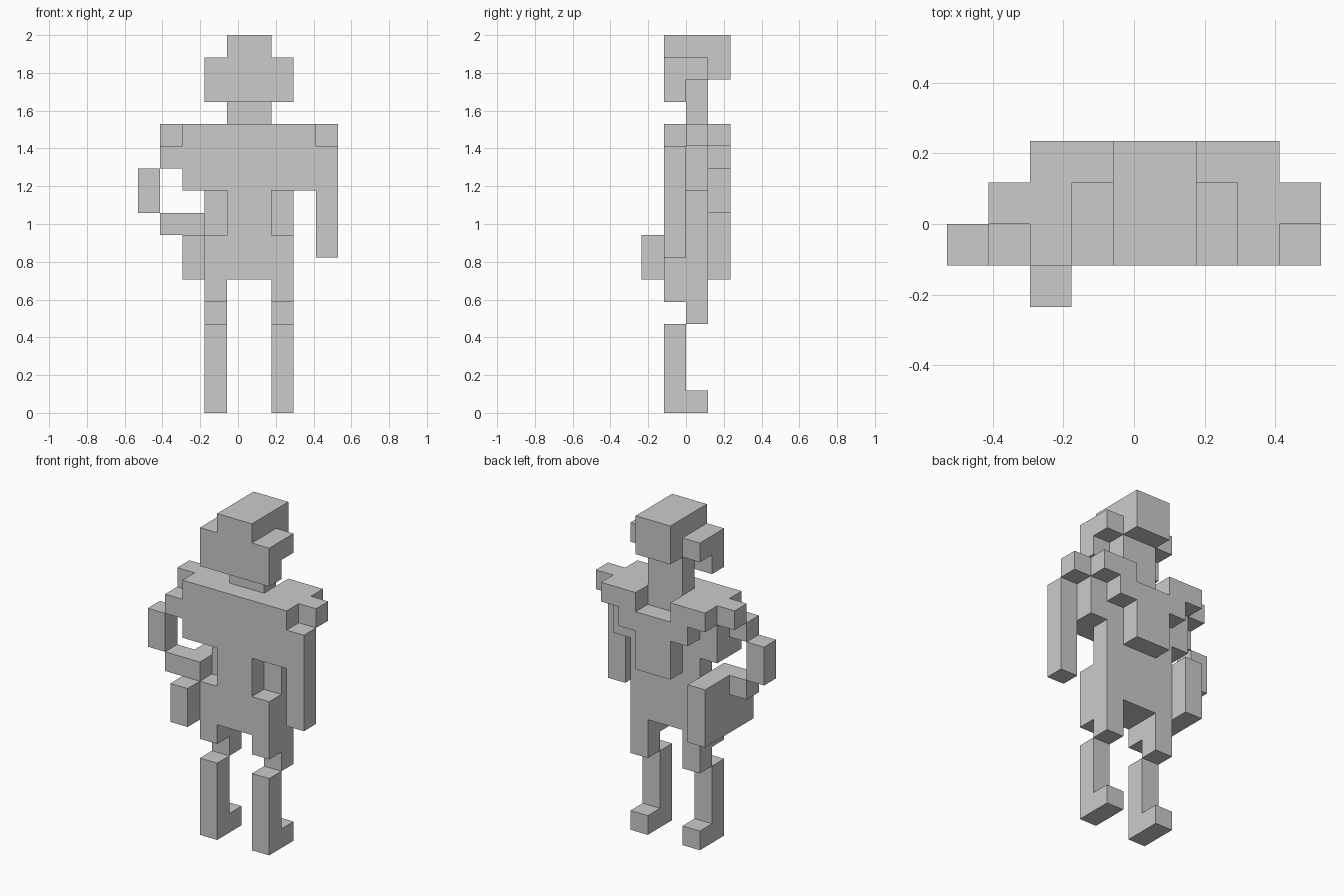
import bpy
import bmesh
from mathutils import Vector

if "Cube" in bpy.data.objects:
    bpy.data.objects.remove(bpy.data.objects["Cube"])

U = 2 / 17                                  # size of one block
ORIGIN = Vector((-4.5, -2, 0))              # grid corner, in blocks
DIRS = [Vector(d) for d in ((1, 0, 0), (-1, 0, 0), (0, 1, 0),
                            (0, -1, 0), (0, 0, 1), (0, 0, -1))]


def box(i0, i1, j0, j1, k0, k1):
    """Grid cells of a block (inclusive ranges across, deep, up)."""
    return {(i, j, k) for i in range(i0, i1 + 1)
            for j in range(j0, j1 + 1) for k in range(k0, k1 + 1)}


def both(cells):
    """Cells plus their reflection in the figure's middle plane."""
    return cells | {(9 - i, j, k) for i, j, k in cells}


leg = both(box(3, 3, 1, 1, 0, 3) | box(3, 3, 2, 2, 0, 0))       # shin and foot
thigh = both(box(3, 3, 2, 2, 4, 5) | box(3, 3, 1, 1, 5, 5))

parts = {
    "lower_legs": leg,
    "thighs": thigh,
    # hips, waist with notched sides at the front, broad chest
    "torso": box(3, 6, 1, 2, 6, 7) | box(4, 5, 1, 2, 8, 9)
             | both(box(3, 3, 2, 2, 8, 9)) | box(2, 7, 1, 2, 10, 12),
    # stepped back plate and shoulder tips
    "back_plate": box(4, 5, 3, 3, 9, 11) | both(box(3, 3, 3, 3, 11, 12)),
    "shoulders": both(box(2, 2, 3, 3, 12, 12) | box(1, 1, 2, 2, 12, 12)),
    "straight_arm": box(8, 8, 1, 1, 7, 11),
    "bent_arm": box(1, 1, 1, 1, 11, 11) | box(0, 0, 1, 1, 9, 10)
                | box(1, 1, 1, 1, 8, 8),
    "side_bag": box(2, 2, 0, 3, 6, 7) | box(2, 2, 1, 3, 8, 8),
    "neck": box(4, 5, 2, 2, 13, 14),
    "head": box(4, 5, 1, 3, 15, 16) | box(4, 5, 1, 1, 14, 14),
    "head_sides": both(box(3, 3, 1, 1, 14, 15) | box(3, 3, 2, 2, 15, 15)),
}
solid = set().union(*parts.values())


def build(name, cells):
    """Make one part, keeping only faces that are open to the air."""
    bm = bmesh.new()
    for c in cells:
        centre = Vector(c) + Vector((0.5, 0.5, 0.5)) + ORIGIN
        for d in DIRS:
            if tuple(int(a + b) for a, b in zip(c, d)) in solid:
                continue
            u = Vector((d.y, d.z, d.x))
            v = d.cross(u)
            corners = ((-1, -1), (1, -1), (1, 1), (-1, 1))
            bm.faces.new([bm.verts.new((centre + (d + u * a + v * b) / 2) * U)
                          for a, b in corners])
    bmesh.ops.remove_doubles(bm, verts=bm.verts, dist=U * 0.01)
    mesh = bpy.data.meshes.new(name)
    bm.to_mesh(mesh)
    bm.free()
    bpy.context.collection.objects.link(bpy.data.objects.new(name, mesh))


for part_name, part_cells in parts.items():
    build(part_name, part_cells)
